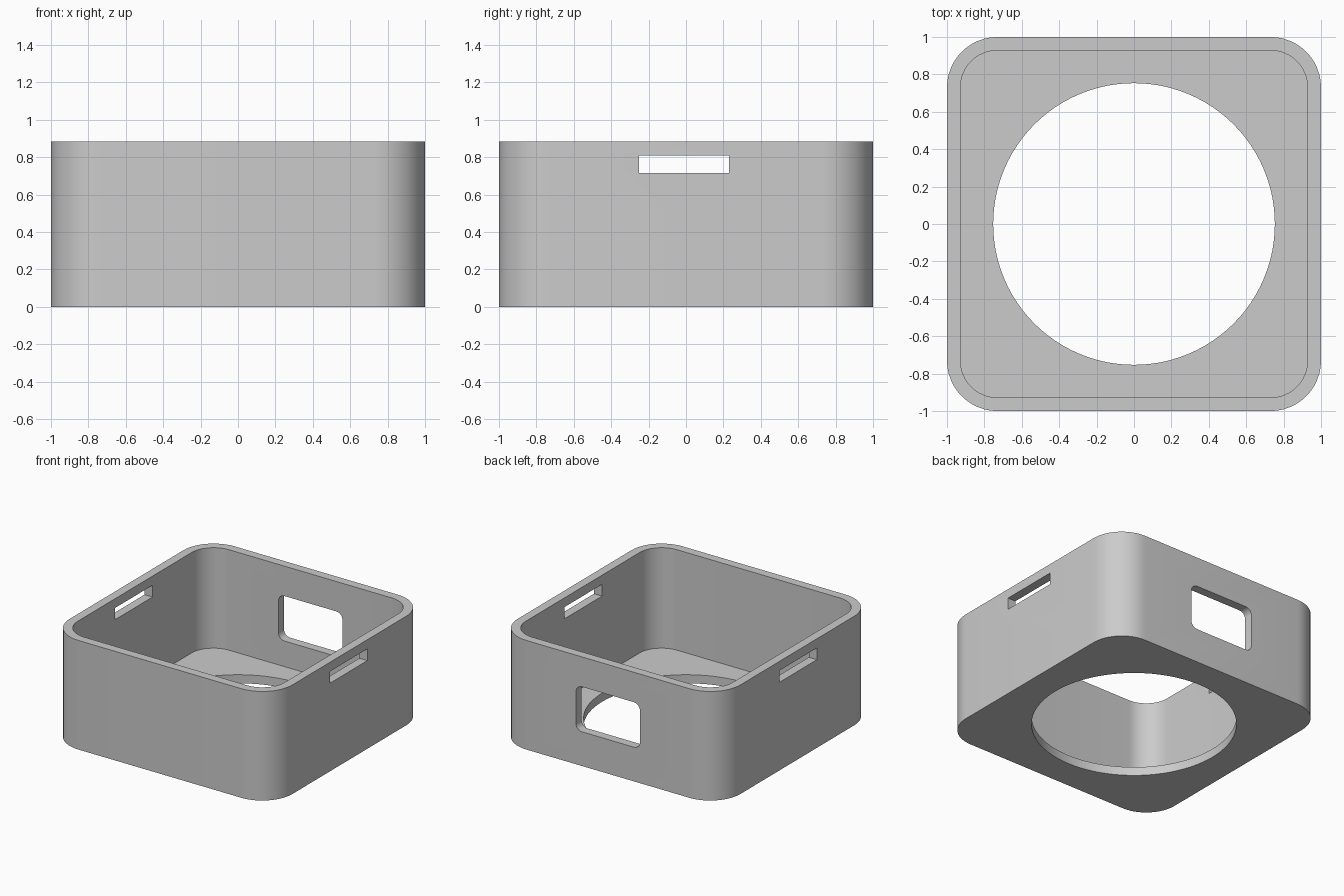
import bpy, bmesh, math
from mathutils import Matrix

default = bpy.data.objects.get("Cube")
if default:
    bpy.data.objects.remove(default, do_unlink=True)

HEIGHT, WALL, FLOOR = 0.885, 0.072, 0.07
CORNER, HOLE = 0.27, 0.753

grey = bpy.data.materials.new("plain grey")
grey.use_nodes = True
colour = (0.6, 0.6, 0.6, 1)
grey.diffuse_color = colour
grey.node_tree.nodes["Principled BSDF"].inputs["Base Color"].default_value = colour


def rounded_prism(name, width, depth, radius, bottom, top, steps=12):
    """Upright prism with a rounded rectangle outline."""
    bm = bmesh.new()
    ring = []
    for quarter, (sx, sy) in enumerate([(1, 1), (-1, 1), (-1, -1), (1, -1)]):
        for i in range(steps + 1):
            a = (quarter + i / steps) * math.pi / 2
            ring.append(bm.verts.new((sx * (width / 2 - radius) + radius * math.cos(a),
                                      sy * (depth / 2 - radius) + radius * math.sin(a),
                                      bottom)))
    base = bm.faces.new(ring)
    up = bmesh.ops.extrude_face_region(bm, geom=[base])["geom"]
    bmesh.ops.translate(bm, vec=(0, 0, top - bottom),
                        verts=[v for v in up if isinstance(v, bmesh.types.BMVert)])
    bmesh.ops.recalc_face_normals(bm, faces=bm.faces)
    mesh = bpy.data.meshes.new(name)
    bm.to_mesh(mesh)
    bm.free()
    mesh.materials.append(grey)
    obj = bpy.data.objects.new(name, mesh)
    bpy.context.collection.objects.link(obj)
    return obj


def cut(target, cutter):
    """Subtract the cutter from the target, then discard it."""
    cutter.hide_render = True
    mod = target.modifiers.new("cut", 'BOOLEAN')
    mod.operation = 'DIFFERENCE'
    mod.solver = 'EXACT'
    mod.object = cutter
    bpy.context.view_layer.objects.active = target
    bpy.ops.object.modifier_apply(modifier=mod.name)
    bpy.data.objects.remove(cutter, do_unlink=True)


# Outer shell and hollow interior
box = rounded_prism("open_box", 2, 2, CORNER, 0, HEIGHT)
inside = 2 - 2 * WALL
cut(box, rounded_prism("cavity", inside, inside, CORNER - WALL, FLOOR, HEIGHT + 0.2))

# Round opening in the floor
cut(box, rounded_prism("floor_hole", 2 * HOLE, 2 * HOLE, HOLE - 0.0001, -0.2, FLOOR + 0.1, 24))

# Slot through both side walls
slot = rounded_prism("side_slots", 3, 0.48, 0.001, 0.715, 0.81, 1)
slot.data.transform(Matrix.Translation((0, -0.01, 0)))
cut(box, slot)

# Rounded window in the back wall
window = rounded_prism("back_window", 0.575, 0.365, 0.055, -0.2, 0.2, 8)
window.data.transform(Matrix.Translation((0, 1, 0.46)) @ Matrix.Rotation(math.pi / 2, 4, 'X'))
cut(box, window)

# Smooth rounded corners, crisp edges
bpy.ops.object.select_all(action='DESELECT')
box.select_set(True)
bpy.context.view_layer.objects.active = box
bpy.ops.object.shade_smooth_by_angle(angle=math.radians(30))
